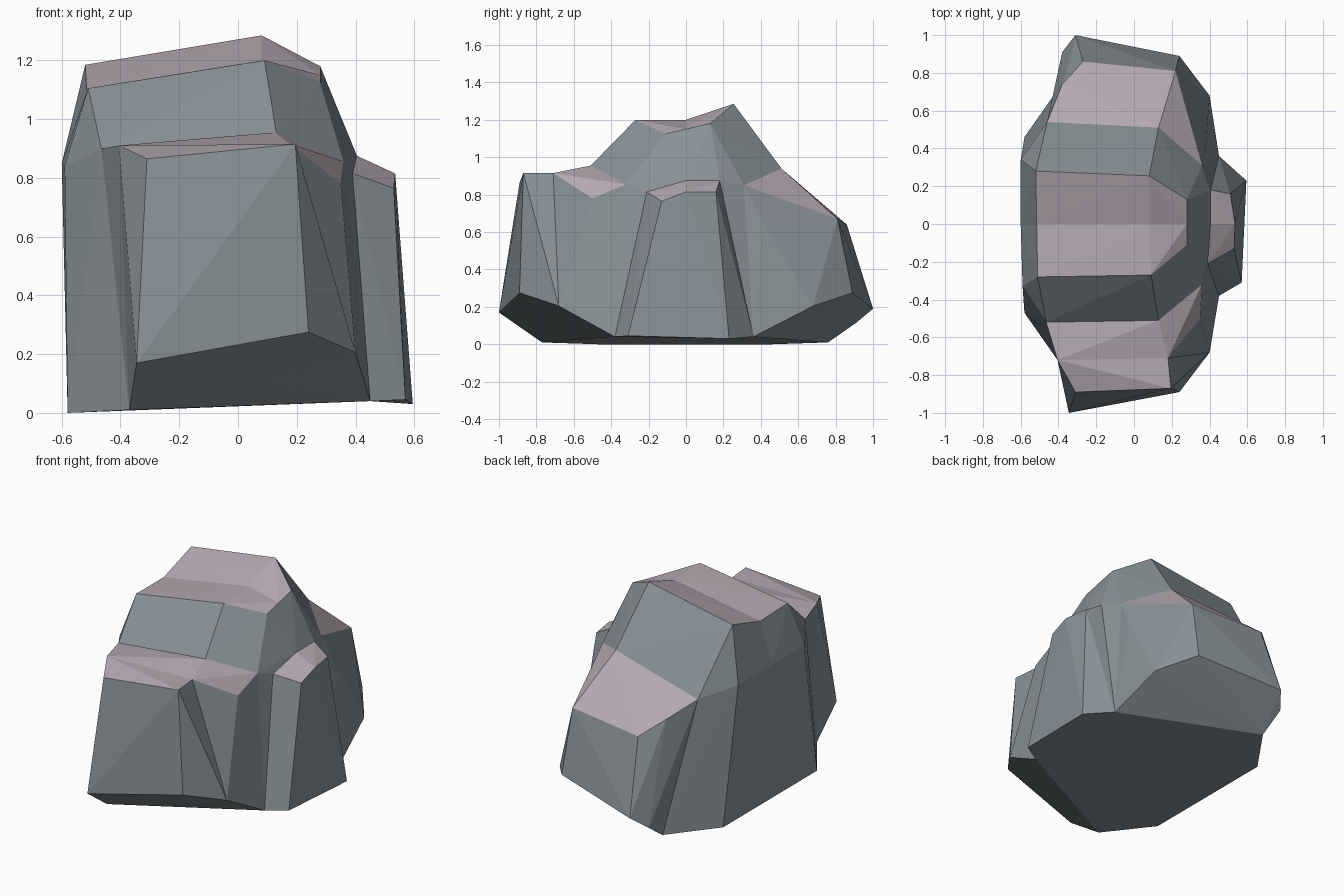
import bpy, bmesh
from mathutils import Vector


def material(name, rgb):
    m = bpy.data.materials.new(name)
    m.diffuse_color = (*rgb, 1)
    return m


STONE = material("blue_grey_stone", (0.25, 0.285, 0.31))
CAP = material("pinkish_top_stone", (0.46, 0.395, 0.44))


def hull(bm, points):
    """Add the convex hull of the points to bm."""
    part = bmesh.new()
    for p in points:
        part.verts.new(p)
    res = bmesh.ops.convex_hull(part, input=part.verts)
    loose = {g for g in res["geom_interior"] + res["geom_unused"]
             if isinstance(g, bmesh.types.BMVert)}
    bmesh.ops.delete(part, geom=list(loose), context='VERTS')
    me = bpy.data.meshes.new("tmp")
    part.to_mesh(me)
    part.free()
    bm.from_mesh(me)
    bpy.data.meshes.remove(me)


def finish(name, bm, cap_limit):
    """Make an object; faces pointing up more than cap_limit are capped."""
    bmesh.ops.recalc_face_normals(bm, faces=bm.faces)
    for f in bm.faces:
        f.normal_update()
        f.material_index = int(f.normal.z > cap_limit)
    me = bpy.data.meshes.new(name)
    bm.to_mesh(me)
    bm.free()
    me.materials.append(STONE)
    me.materials.append(CAP)
    ob = bpy.data.objects.new(name, me)
    bpy.context.collection.objects.link(ob)
    return ob


# Core: front and back halves meeting at a shared section on y = 0
section = [(-0.515, 0, 1.1), (0.08, 0, 1.2), (0.28, 0, 1.15), (0.405, 0, 0.875),
           (0.45, 0, 0.04), (-0.58, 0, 0), (-0.6, 0, 0.85)]
front_half = [(-0.51, -0.28, 1.105), (0.09, -0.27, 1.2), (0.28, -0.11, 1.125),
              (0.39, -0.21, 0.815), (0.36, -0.32, 0.855), (0.13, -0.51, 0.955),
              (-0.465, -0.52, 0.9), (-0.59, -0.33, 0.84), (-0.58, -0.47, 0),
              (-0.37, -0.77, 0.01), (0.45, -0.38, 0.04)]
back_half = [(-0.52, 0.28, 1.185), (0.08, 0.255, 1.285), (0.28, 0.13, 1.18),
             (0.405, 0.18, 0.875), (0.36, 0.31, 0.85), (0.13, 0.51, 0.94),
             (-0.46, 0.54, 0.8), (-0.6, 0.34, 0.85), (-0.58, 0.46, 0),
             (-0.37, 0.76, 0.01), (0.45, 0.36, 0.04)]
bm = bmesh.new()
hull(bm, section + front_half)
hull(bm, section + back_half)
inner = [f for f in bm.faces if all(abs(v.co.y) < 1e-5 for v in f.verts)]
bmesh.ops.delete(bm, geom=inner, context='FACES')
bmesh.ops.remove_doubles(bm, verts=bm.verts, dist=1e-4)
rock = finish("rock", bm, 0.78)

# Ledges and buttress; the last point of each lies hidden inside the rock
parts = {
    "front_slab": (0.7, [
        (0.195, -0.87, 0.915), (-0.31, -0.89, 0.865), (-0.405, -0.72, 0.91),
        (0.18, -0.71, 0.915), (0.24, -0.89, 0.275), (-0.345, -1, 0.17),
        (0.4, -0.68, 0.205), (-0.37, -0.77, 0.01), (0.11, -0.68, 0.105),
        (0, -0.45, 0.5)]),
    "front_ledge": (0.45, [
        (0.18, -0.71, 0.915), (-0.405, -0.72, 0.91), (0.35, -0.5, 0.78),
        (0.36, -0.32, 0.855), (0.13, -0.51, 0.955), (-0.465, -0.52, 0.9),
        (0.4, -0.68, 0.205), (0.45, -0.38, 0.04), (-0.37, -0.77, 0.01),
        (0.11, -0.68, 0.105), (0, -0.2, 0.5)]),
    "back_ledge": (0.45, [
        (0.13, 0.51, 0.94), (-0.46, 0.54, 0.8), (0.36, 0.31, 0.85),
        (0.38, 0.41, 0.65), (0.2, 0.65, 0.73), (-0.38, 0.74, 0.73),
        (0.22, 0.81, 0.67), (-0.27, 0.86, 0.64), (0.24, 0.89, 0.275),
        (-0.31, 1, 0.19), (-0.38, 0.91, 0.115), (0.4, 0.68, 0.205),
        (-0.37, 0.76, 0.01), (0.45, 0.36, 0.04), (0, 0.2, 0.5)]),
    "side_buttress": (0.6, [
        (0.53, -0.13, 0.765), (0.535, 0, 0.815), (0.51, 0.16, 0.815),
        (0.405, 0.18, 0.875), (0.405, 0, 0.875), (0.39, -0.21, 0.815),
        (0.45, -0.38, 0.04), (0.57, -0.31, 0.045), (0.595, 0.23, 0.03),
        (0.45, 0.36, 0.04), (0.2, 0, 0.5)]),
}

# Fuse every part into the core
for name, (limit, pts) in parts.items():
    bm = bmesh.new()
    hull(bm, pts)
    part = finish(name, bm, limit)
    mod = rock.modifiers.new(name, 'BOOLEAN')
    mod.operation = 'UNION'
    mod.solver = 'EXACT'
    mod.object = part
    bpy.context.view_layer.objects.active = rock
    bpy.ops.object.modifier_apply(modifier=mod.name)
    bpy.data.objects.remove(part)
